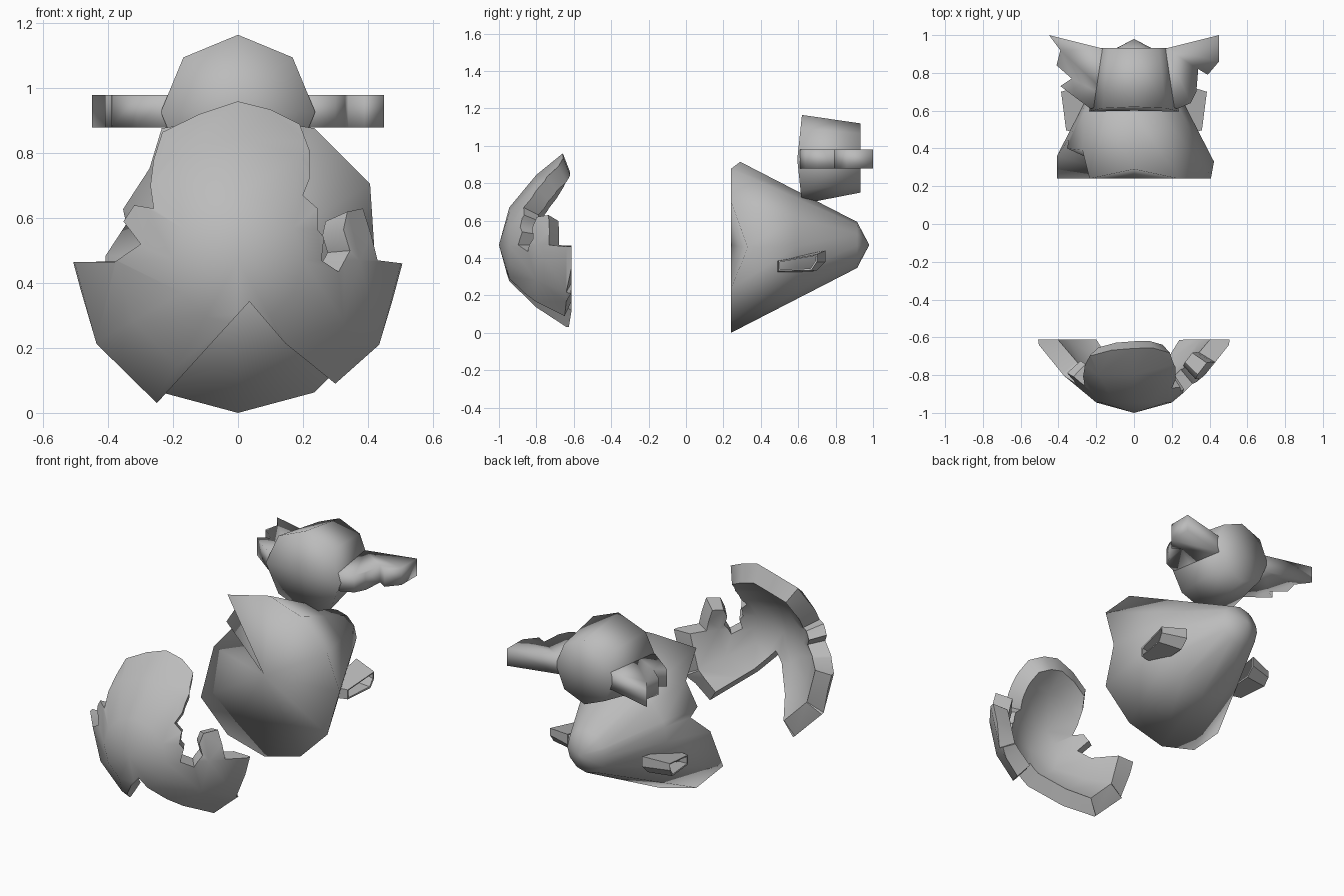
import bpy, bmesh, math
from mathutils import Vector

if "Cube" in bpy.data.objects:
    bpy.data.objects.remove(bpy.data.objects["Cube"], do_unlink=True)

grey = bpy.data.materials.new("plain_grey")
grey.use_nodes = True
grey.diffuse_color = (0.5, 0.5, 0.5, 1)
grey.node_tree.nodes["Principled BSDF"].inputs["Base Color"].default_value = (0.5, 0.5, 0.5, 1)


def add_object(name, bm):
    """Turn a bmesh into a linked object with outward normals."""
    bmesh.ops.recalc_face_normals(bm, faces=bm.faces[:])
    mesh = bpy.data.meshes.new(name)
    bm.to_mesh(mesh)
    bm.free()
    mesh.materials.append(grey)
    ob = bpy.data.objects.new(name, mesh)
    bpy.context.collection.objects.link(ob)
    return ob


def loft(name, rings, start="flat", end="flat"):
    """Skin rings of points; an end is 'flat', 'open' or a fan centre point."""
    bm = bmesh.new()
    loops = [[bm.verts.new(p) for p in ring] for ring in rings]
    n = len(loops[0])
    for a, b in zip(loops, loops[1:]):
        for i in range(n):
            j = (i + 1) % n
            bm.faces.new((a[i], a[j], b[j], b[i]))
    for loop, cap in ((loops[0], start), (loops[-1], end)):
        if cap == "flat":
            bm.faces.new(loop)
        elif cap != "open":
            tip = bm.verts.new(cap)
            for i in range(n):
                bm.faces.new((loop[i], loop[(i + 1) % n], tip))
    return add_object(name, bm)


def ring(sides, r, y, z, lean=0):
    """Regular polygon round the y axis; lean pushes its top and bottom back."""
    angles = [math.tau * i / sides for i in range(sides)]
    return [(r * math.cos(a), y + lean * abs(math.sin(a)), z + r * math.sin(a))
            for a in angles]


def finish(ob, angle):
    bpy.ops.object.select_all(action="DESELECT")
    ob.select_set(True)
    bpy.context.view_layer.objects.active = ob
    bpy.ops.object.shade_smooth_by_angle(angle=math.radians(angle))


def bake(ob):
    """Apply the modifiers of an object."""
    dg = bpy.context.evaluated_depsgraph_get()
    mesh = bpy.data.meshes.new_from_object(ob.evaluated_get(dg))
    ob.modifiers.clear()
    ob.data = mesh


# Body: cone with a broken rim, given as (angle, y) round the axis
MID = 0.47
RIM = [(-90, .24), (-60, .24), (-30, .24), (-2, .33), (30, .24), (60, .24),
       (90, .29), (120, .24), (134, .39), (156, .40), (162, .45), (178, .36),
       (210, .24), (240, .24)]


def on_cone(deg, y):
    r = 0.47 - 0.514 * (y - 0.24)
    a = math.radians(deg)
    return (r * math.cos(a), y, MID + r * math.sin(a))


body_rings = [[on_cone(a, y) for a, y in RIM]]
body_rings += [[on_cone(a, y) for a, _ in RIM] for y in (0.59, 0.915)]
finish(loft("body_cone", body_rings, (0, 0.24, MID), (0, 0.98, MID)), 180)

# Head: tapered octagonal drum
finish(loft("head_drum", [ring(8, 0.238, 0.595, 0.927, 0.025), ring(8, 0.185, 0.932, 0.935)],
            (0, 0.6, 0.93), (0, 0.932, 0.935)), 180)

# Ears: flat slabs with ragged front edges
EARS = {
    "ear_left": [(.1, .93), (.17, .93), (.45, 1.0), (.45, .86), (.39, .79), (.34, .82),
                 (.33, .70), (.30, .64), (.23, .61), (.1, .65)],
    "ear_right": [(-.1, .93), (-.17, .93), (-.45, 1.0), (-.39, .92), (-.41, .84),
                  (-.33, .77), (-.39, .73), (-.31, .67), (-.23, .61), (-.1, .65)],
}
for name, outline in EARS.items():
    finish(loft(name, [[(x, y, z) for x, y in outline] for z in (0.88, 0.98)]), 100)

# Side sockets: short tapered open tubes on the cone
ROOT = [(.48, .385), (.745, .44), (.745, .38), (.695, .33), (.48, .32)]
MOUTH = [(.495, .385), (.70, .42), (.70, .38), (.67, .335), (.495, .33)]
for name, s in (("socket_left", 1), ("socket_right", -1)):
    tube = loft(name, [[(s * 0.24, y, z) for y, z in ROOT],
                       [(s * (0.295 + 0.13 * y), y, z) for y, z in MOUTH]],
                "open", "open")
    mod = tube.modifiers.new("wall", "SOLIDIFY")
    mod.thickness = 0.01
    mod.offset = -1
    bake(tube)
    finish(tube, 35)

# Front shell: rounded dome trimmed by a ragged outline
OUTLINE = [
    (0, .96), (.10, .935), (.19, .89), (.22, .81), (.22, .72), (.20, .67), (.245, .63),
    (.245, .565), (.265, .54), (.257, .47), (.31, .435), (.345, .50), (.325, .565),
    (.337, .62), (.385, .63), (.41, .55), (.43, .47), (.51, .46), (.435, .21), (.30, .09),
    (.145, .215), (.035, .343), (-.25, .03), (-.436, .213), (-.51, .465), (-.38, .465),
    (-.30, .52), (-.353, .59), (-.32, .64), (-.26, .63), (-.27, .70), (-.26, .78),
    (-.233, .865), (-.12, .92)]
BACK = -0.612
DOME = [(.53, -.47), (.505, -.64), (.375, -.80), (.20, -.945)]
shell = loft("front_shell", [ring(12, r, y, MID) for r, y in DOME], end=(0, -1, MID))
trim = loft("trim_cutter", [[(x, y, z) for x, z in OUTLINE] for y in (-1.2, BACK)])
trim.hide_render = True
mod = shell.modifiers.new("trim", "BOOLEAN")
mod.operation = "INTERSECT"
mod.solver = "EXACT"
mod.object = trim
bake(shell)
bpy.data.objects.remove(trim, do_unlink=True)

# Keep only the dome skin, then thicken it towards the dome's centre
bm = bmesh.new()
bm.from_mesh(shell.data)
bm.normal_update()
cut_faces = [f for f in bm.faces if f.normal.y > -0.05]
bmesh.ops.delete(bm, geom=cut_faces, context="FACES")
bmesh.ops.remove_doubles(bm, verts=bm.verts[:], dist=0.001)
outer_edges = [e for e in bm.edges if e.is_boundary]
copy = bmesh.ops.duplicate(bm, geom=bm.verts[:] + bm.edges[:] + bm.faces[:])
twin = copy["vert_map"]
centre = Vector((0, -0.47, MID))
walls = [(a, b, twin[b], twin[a]) for a, b in (e.verts for e in outer_edges)]
for part in copy["geom"]:
    if isinstance(part, bmesh.types.BMVert):
        part.co = centre + (part.co - centre) * 0.8
        part.co.y = min(part.co.y, BACK)
for wall in walls:
    bm.faces.new(wall)
bmesh.ops.recalc_face_normals(bm, faces=bm.faces[:])
bm.to_mesh(shell.data)
bm.free()
finish(shell, 50)
